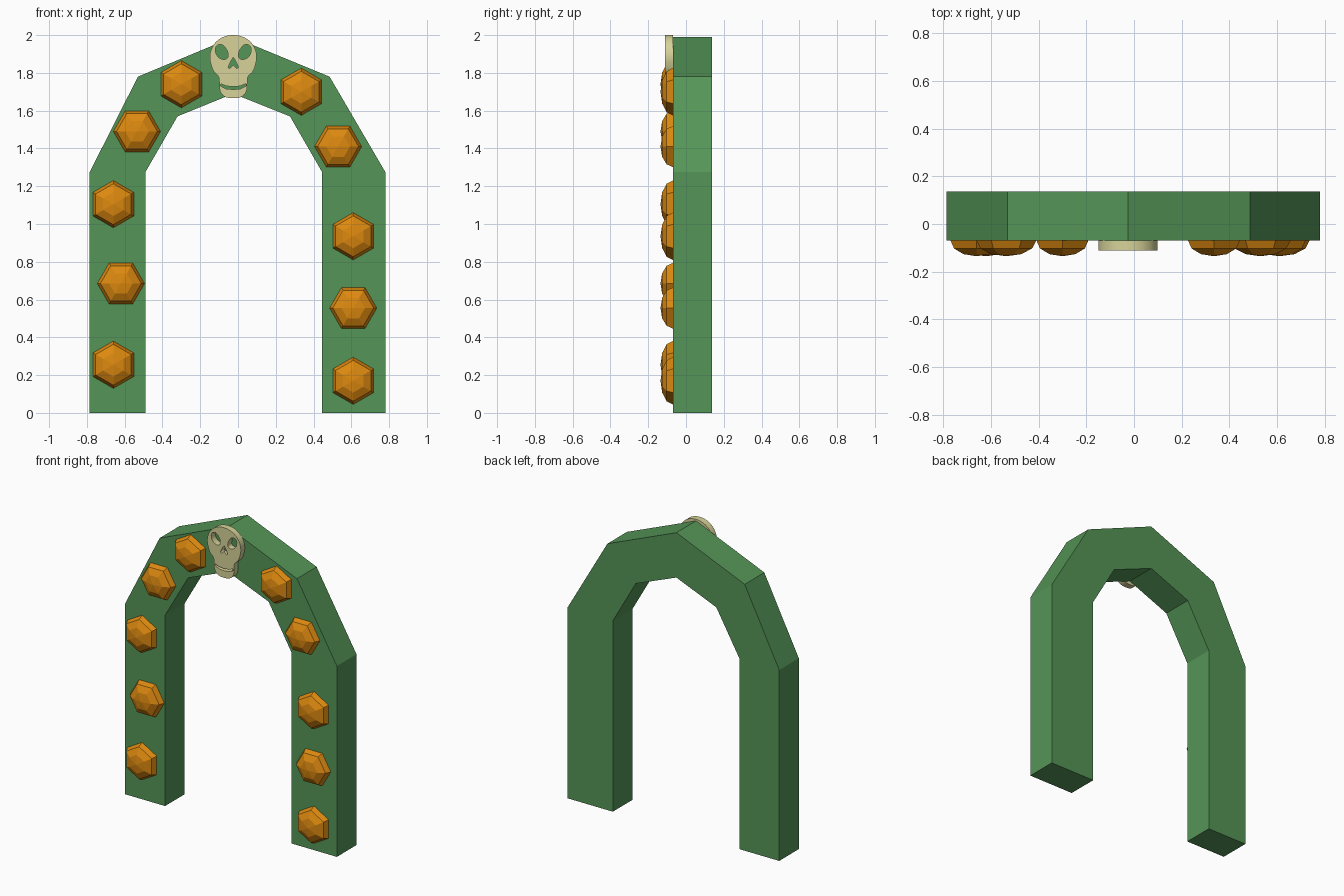
import bpy, bmesh, math
from mathutils import Matrix, Vector

cube = bpy.data.objects.get("Cube")
if cube:
    bpy.data.objects.remove(cube, do_unlink=True)


def material(name, rgb):
    m = bpy.data.materials.new(name)
    m.use_nodes = True
    m.diffuse_color = (*rgb, 1)
    m.node_tree.nodes["Principled BSDF"].inputs["Base Color"].default_value = (*rgb, 1)
    return m


GREEN = material("arch green", (0.09, 0.30, 0.095))
ORANGE = material("gem orange", (0.72, 0.25, 0.005))
BONE = material("bone", (0.68, 0.65, 0.32))

FRONT, BACK = -0.07, 0.137
MID = -0.025  # centre line of the crown and the skull


def link(name, data, mat):
    data.materials.append(mat)
    ob = bpy.data.objects.new(name, data)
    bpy.context.collection.objects.link(ob)
    return ob


# Arch: one angular band extruded in depth
outer = [(-0.785, 0), (-0.785, 1.275), (-0.53, 1.78), (MID, 1.99),
         (0.485, 1.78), (0.78, 1.275), (0.78, 0)]
inner = [(-0.49, 0), (-0.49, 1.275), (-0.32, 1.57), (MID, 1.69),
         (0.275, 1.57), (0.445, 1.275), (0.445, 0)]
bm = bmesh.new()
rows = [[bm.verts.new((x, FRONT, z)) for x, z in row] for row in (outer, inner)]
for i in range(len(outer) - 1):
    bm.faces.new((rows[0][i], rows[1][i], rows[1][i + 1], rows[0][i + 1]))
band = bmesh.ops.extrude_face_region(bm, geom=bm.faces[:])
bmesh.ops.translate(bm, vec=(0, BACK - FRONT, 0),
                    verts=[v for v in band["geom"] if isinstance(v, bmesh.types.BMVert)])
bmesh.ops.recalc_face_normals(bm, faces=bm.faces[:])
mesh = bpy.data.meshes.new("arch")
bm.to_mesh(mesh)
bm.free()
link("arch", mesh, GREEN)

# Gems: flattened six-sided domes, (x, z, flat side up)
gems = [(-0.66, 0.255, 0), (-0.62, 0.685, 1), (-0.66, 1.105, 0), (-0.535, 1.49, 1),
        (-0.30, 1.74, 0), (0.335, 1.70, 0), (0.53, 1.41, 1), (0.61, 0.935, 0),
        (0.61, 0.555, 1), (0.61, 0.17, 0)]
bm = bmesh.new()
bmesh.ops.create_uvsphere(bm, u_segments=6, v_segments=6, radius=1)
bmesh.ops.delete(bm, geom=[v for v in bm.verts if v.co.z < -0.1], context="VERTS")
bmesh.ops.transform(bm, verts=bm.verts[:], matrix=Matrix.Rotation(math.pi / 2, 4, "X")
                    @ Matrix.Diagonal((0.125, 0.125, 0.065, 1)))
gem_mesh = bpy.data.meshes.new("gem")
bm.to_mesh(gem_mesh)
bm.free()
gem_mesh.materials.append(ORANGE)
# measure the corner direction so each gem can be turned point up or flat up
corner = max(gem_mesh.vertices, key=lambda v: v.co.z).co
pointy = math.atan2(corner.x, corner.z)
for i, (x, z, flat) in enumerate(gems):
    ob = bpy.data.objects.new(f"gem_{i + 1}", gem_mesh)
    ob.location = (x, FRONT, z)
    ob.rotation_euler.y = -pointy + (math.pi / 6 if flat else 0)
    bpy.context.collection.objects.link(ob)


def mirrored(half):
    """Closed outline from its right half, top to bottom."""
    return half + [(-x, z) for x, z in reversed(half) if abs(x) > 1e-4]


# Skull: flat plate with eye, nose and mouth openings
skull = mirrored([(0, 2.0), (0.045, 1.993), (0.085, 1.97), (0.112, 1.935), (0.124, 1.89),
                  (0.118, 1.845), (0.102, 1.805), (0.078, 1.78), (0.074, 1.745),
                  (0.07, 1.705), (0.05, 1.677), (0, 1.666)])
eye = [(0.032, 1.878), (0.028, 1.90), (0.04, 1.93), (0.065, 1.95), (0.088, 1.942),
       (0.094, 1.915), (0.08, 1.885), (0.055, 1.872)]
nose = mirrored([(0, 1.882), (0.014, 1.86), (0.028, 1.828), (0.018, 1.824), (0, 1.842)])
mouth = mirrored([(0, 1.727), (0.035, 1.73), (0.066, 1.742), (0.067, 1.731),
                  (0.038, 1.716), (0, 1.712)])

curve = bpy.data.curves.new("skull", "CURVE")
curve.dimensions = "2D"
curve.fill_mode = "BOTH"
curve.extrude = 0.021
for loop in (skull, eye, [(-x, z) for x, z in eye], nose, mouth):
    smooth = loop is not nose and loop is not mouth
    spline = curve.splines.new("BEZIER")
    spline.bezier_points.add(len(loop) - 1)
    spline.use_cyclic_u = True
    spline.resolution_u = 3 if smooth else 1
    for p, (x, z) in zip(spline.bezier_points, loop):
        p.co = (x, z, 0)
        p.handle_left_type = p.handle_right_type = "AUTO" if smooth else "VECTOR"
ob = link("skull", curve, BONE)
ob.location = (MID, FRONT - 0.021, 0)
ob.rotation_euler.x = math.pi / 2
bpy.ops.object.select_all(action="DESELECT")
ob.select_set(True)
bpy.context.view_layer.objects.active = ob
bpy.ops.object.convert(target="MESH")
